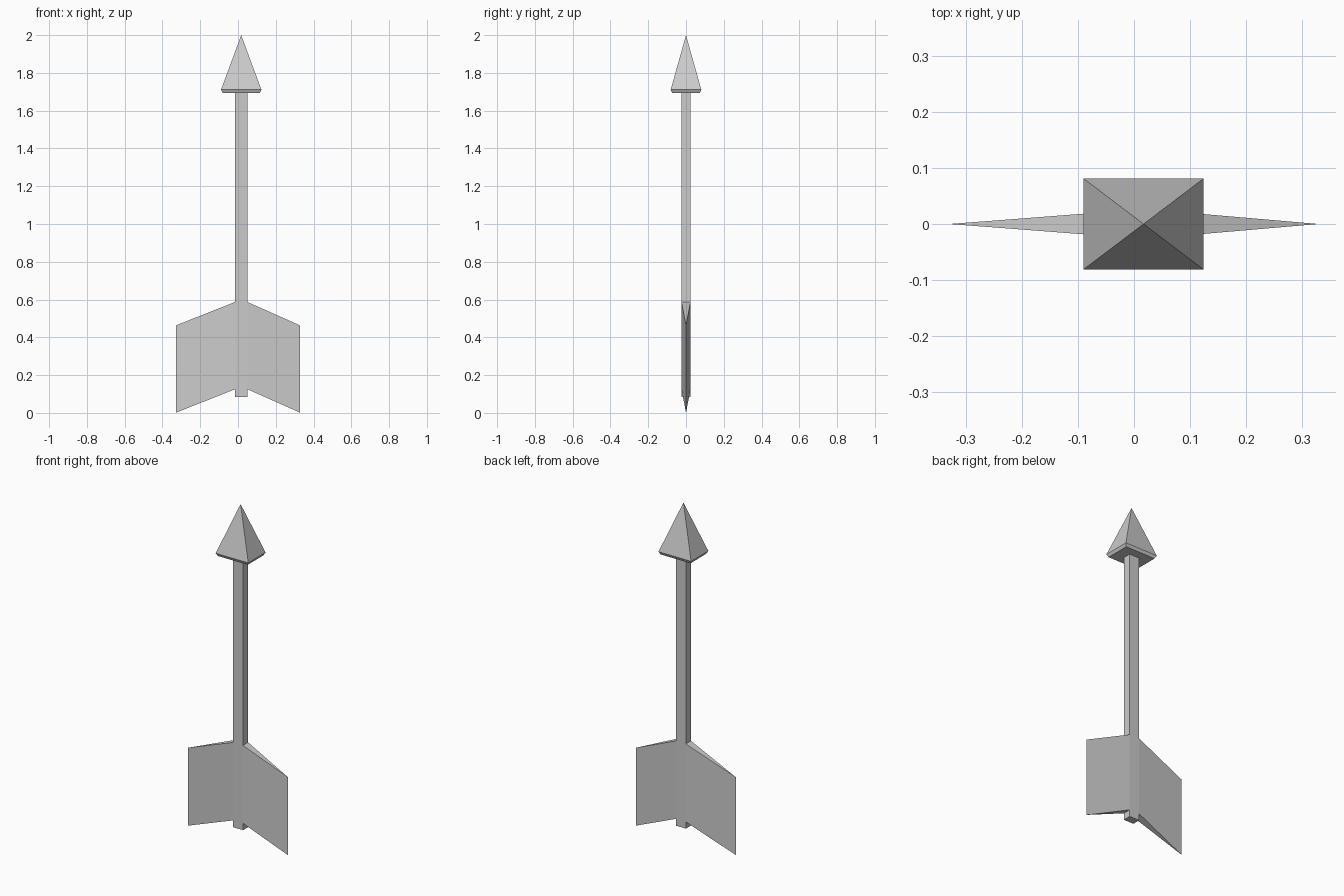
import bpy, bmesh
from mathutils import Matrix, Vector

if "Cube" in bpy.data.objects:
    bpy.data.objects.remove(bpy.data.objects["Cube"])

CX = 0.017                      # shaft axis sits slightly off centre
SHAFT_X, SHAFT_Y = 0.033, 0.024  # half sizes
Z0, Z1 = 0.085, 1.695           # shaft bottom and top
FIN_LOW, FIN_HIGH = 0.125, 0.587
FIN_TIP, FIN_DROP = 0.329, 0.124


def finish(name, bm):
    bmesh.ops.recalc_face_normals(bm, faces=bm.faces[:])
    mesh = bpy.data.meshes.new(name)
    bm.to_mesh(mesh)
    bm.free()
    obj = bpy.data.objects.new(name, mesh)
    bpy.context.collection.objects.link(obj)
    return obj


# Square shaft, with swept fins pulled out of its two sides
bm = bmesh.new()
size = Matrix.Diagonal((2 * SHAFT_X, 2 * SHAFT_Y, Z1 - Z0, 1))
bmesh.ops.create_cube(bm, size=1, matrix=Matrix.Translation((CX, 0, (Z0 + Z1) / 2)) @ size)
for z in (FIN_LOW, FIN_HIGH):
    bmesh.ops.bisect_plane(bm, geom=bm.verts[:] + bm.edges[:] + bm.faces[:],
                           plane_co=(0, 0, z), plane_no=(0, 0, 1))
bm.normal_update()
sides = [f for f in bm.faces if abs(f.normal.x) > 0.9
         and FIN_LOW < f.calc_center_median().z < FIN_HIGH]
for face in bmesh.ops.extrude_discrete_faces(bm, faces=sides)["faces"]:
    side = 1 if face.calc_center_median().x > CX else -1
    for v in face.verts:
        v.co = Vector((side * FIN_TIP, 0, v.co.z - FIN_DROP))
bmesh.ops.remove_doubles(bm, verts=bm.verts[:], dist=0.0005)
finish("shaft_with_fins", bm)

# Pyramid head with a small chamfered rim underneath
bm = bmesh.new()
rings = []
for hx, hy, z in ((0.098, 0.073, 1.694), (0.107, 0.081, 1.711)):
    rings.append([bm.verts.new((CX + sx * hx, sy * hy, z))
                  for sx, sy in ((-1, -1), (1, -1), (1, 1), (-1, 1))])
tip = bm.verts.new((CX, 0, 2.0))
low, rim = rings
bm.faces.new(low[::-1])
for i in range(4):
    j = (i + 1) % 4
    bm.faces.new((low[i], low[j], rim[j], rim[i]))
    bm.faces.new((rim[i], rim[j], tip))
finish("arrow_head", bm)
